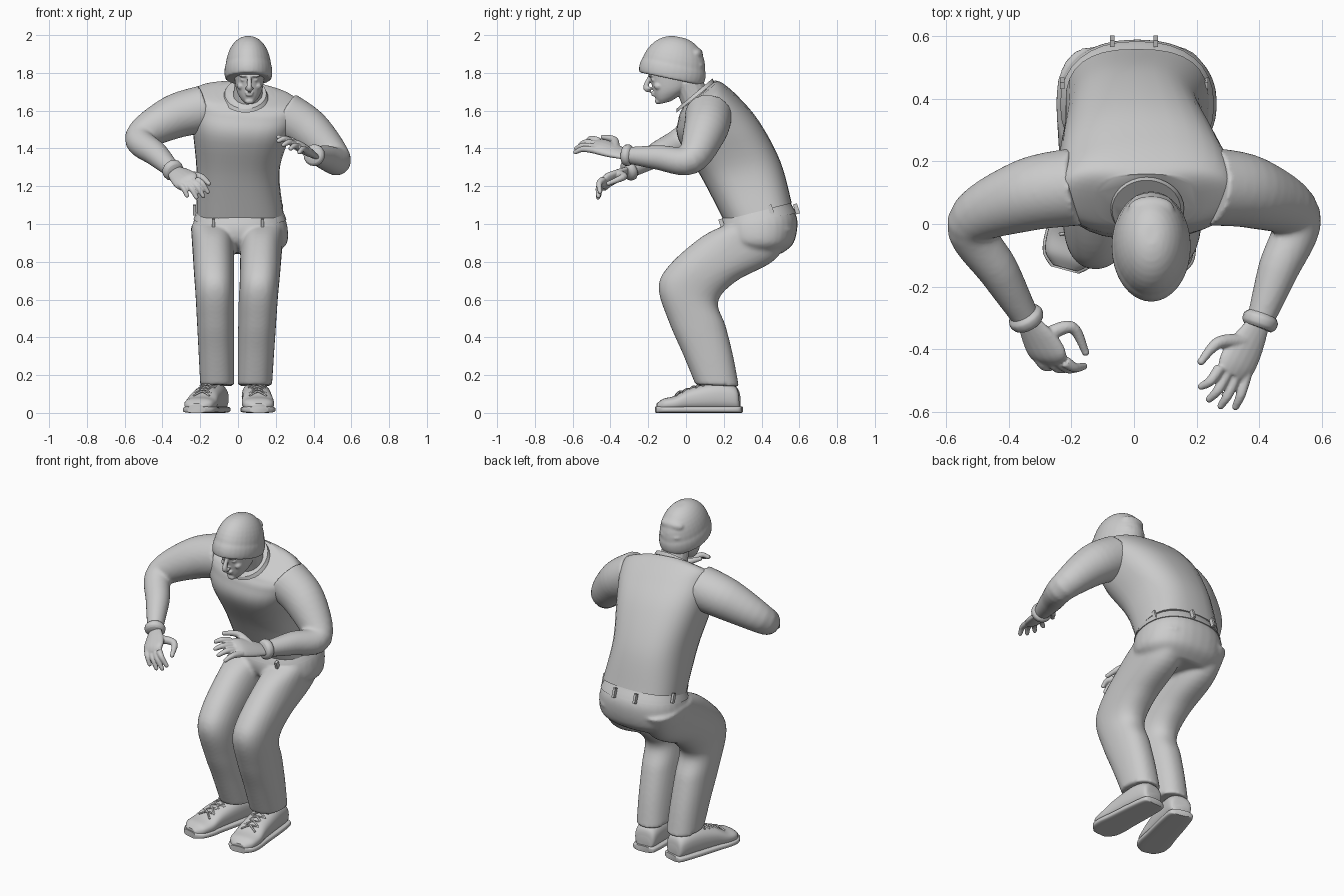
import bpy
import bmesh
import math
from mathutils import Matrix, Vector

cube = bpy.data.objects.get("Cube")
if cube:
    bpy.data.objects.remove(cube, do_unlink=True)

grey = bpy.data.materials.new("plain grey")
grey.use_nodes = True
grey.diffuse_color = (0.6, 0.6, 0.6, 1)
grey.node_tree.nodes["Principled BSDF"].inputs["Base Color"].default_value = grey.diffuse_color


def spline(rows, steps=6):
    """Smooth curve through rows of numbers."""
    rows = [Vector(row) for row in rows]
    curve = []
    for i, (start, end) in enumerate(zip(rows, rows[1:])):
        leave = (end - rows[max(i - 1, 0)]) / 2
        arrive = (rows[min(i + 2, len(rows) - 1)] - start) / 2
        for step in range(steps):
            t = step / steps
            ease = t * t * (3 - 2 * t)
            bend = leave * (1 - t) - arrive * t
            curve.append(start.lerp(end, ease) + bend * t * (1 - t))
    return curve + [rows[-1]]


def ring(centre, u, v, power=2, count=32):
    """Closed superellipse spanned by half axes u and v."""
    points = []
    for k in range(count):
        angle = math.tau * k / count
        c, s = math.cos(angle), math.sin(angle)
        c = math.copysign(abs(c) ** (2 / power), c)
        s = math.copysign(abs(s) ** (2 / power), s)
        points.append(centre + u * c + v * s)
    return points


def loft(bm, rings):
    """Skin a stack of rings and cap both ends."""
    loops = [[bm.verts.new(point) for point in points] for points in rings]
    for low, high in zip(loops, loops[1:]):
        for k in range(len(low)):
            j = (k + 1) % len(low)
            bm.faces.new((low[k], low[j], high[j], high[k]))
    bm.faces.new(loops[0][::-1])
    bm.faces.new(loops[-1])


def body(bm, rows, power=2):
    """Loft from rows of front y, front z, back y, back z, middle x, half width."""
    rings = []
    for yf, zf, yb, zb, middle, half in spline(rows):
        front, back = Vector((middle, yf, zf)), Vector((middle, yb, zb))
        rings.append(ring((front + back) / 2, Vector((half, 0, 0)), (back - front) / 2, power))
    loft(bm, rings)


def tube(bm, points, radii, side=(0, 0, 1), flat=1, count=16):
    """Loft along points with a radius at each; flat scales the thickness."""
    path = spline([(*point, radius) for point, radius in zip(points, radii)])
    side = Vector(side)
    rings = []
    for i, here in enumerate(path):
        ahead, behind = path[min(i + 1, len(path) - 1)], path[max(i - 1, 0)]
        along = (ahead.to_3d() - behind.to_3d()).normalized()
        u = (side - along * along.dot(side)).normalized()
        rings.append(ring(here.to_3d(), u * here.w, along.cross(u) * here.w * flat, count=count))
    loft(bm, rings)


def blob(bm, place, size):
    matrix = Matrix.Translation(place) @ Matrix.Diagonal((*size, 1))
    bmesh.ops.create_uvsphere(bm, u_segments=16, v_segments=10, radius=1, matrix=matrix)


def finish(bm, name, voxel=0):
    """Make the object; a voxel size welds overlapping parts together."""
    bmesh.ops.recalc_face_normals(bm, faces=bm.faces)
    mesh = bpy.data.meshes.new(name)
    bm.to_mesh(mesh)
    bm.free()
    mesh.materials.append(grey)
    obj = bpy.data.objects.new(name, mesh)
    bpy.context.collection.objects.link(obj)
    bpy.ops.object.select_all(action="DESELECT")
    obj.select_set(True)
    bpy.context.view_layer.objects.active = obj
    bpy.ops.object.shade_smooth_by_angle(angle=math.radians(50))
    if voxel:
        weld = obj.modifiers.new("weld", "REMESH")
        weld.mode, weld.voxel_size, weld.use_smooth_shade = "VOXEL", voxel, True
        soften = obj.modifiers.new("soften", "SMOOTH")
        soften.factor, soften.iterations = 0.5, 4


# Sleeveless shirt, leaning forward with one shoulder dropped
bm = bmesh.new()
body(bm, [(.2, 1.02, .56, 1.11, .01, .23), (.08, 1.25, .5, 1.33, 0, .22),
          (-.04, 1.45, .39, 1.54, .02, .26), (-.04, 1.56, .28, 1.67, .04, .28),
          (-.02, 1.61, .2, 1.74, .04, .27), (-.01, 1.63, .16, 1.76, .04, .16)], 2.6)
for v in bm.verts:
    v.co.z -= v.co.x * min(max(v.co.z - 1.2, 0), .5) / 5
finish(bm, "shirt")

# Neckline trim
bm = bmesh.new()
body(bm, [(-.05, 1.59, .15, 1.75, .04, .12), (-.05, 1.61, .14, 1.77, .04, .11)])
finish(bm, "collar")

# Trousers: seat and both bent legs welded together
seat = [(.2, 1.04, .55, 1.11, .01, .22), (.18, .97, .59, 1.02, .01, .25),
        (.2, .9, .57, .9, .01, .25), (.28, .85, .5, .84, .01, .19)]
leg = [(.22, 1, .57, .97), (.08, .93, .47, .81), (-.09, .78, .27, .7),
       (-.145, .66, .17, .59), (-.09, .48, .21, .46), (-.02, .32, .25, .3), (.05, .15, .28, .14)]
bm = bmesh.new()
body(bm, seat, 2.3)
for hip, hem in ((.13, .09), (-.135, -.11)):
    rows = []
    for i, row in enumerate(leg):
        t = i / (len(leg) - 1)
        rows.append((*row, hip + (hem - hip) * t, .115 - .025 * t))
    body(bm, rows, 2.3)
finish(bm, "trousers", .011)

# Waistband and belt loops
bm = bmesh.new()
gap = .005
body(bm, [(yf - gap, zf, yb + gap, zb, x, half + gap)
          for yf, zf, yb, zb, x, half in spline(seat)[:5]], 2.3)
finish(bm, "waistband")
bm = bmesh.new()
for x, y, z in ((.13, .19, 1), (.07, .585, 1.08), (.23, .45, 1.075)):
    for s in (-1, 1):
        matrix = Matrix.Translation((s * x, y, z)) @ Matrix.Rotation(.3, 4, "X")
        bmesh.ops.create_cube(bm, size=1, matrix=matrix @ Matrix.Diagonal((.014, .022, .055, 1)))
finish(bm, "belt_loops")

# Laced shoes: rows of y, top height and half width, with the sole following the same plan
plan = [(.28, .08, .04), (.26, .14, .065), (.16, .16, .075), (.02, .13, .08),
        (-.06, .09, .085), (-.12, .075, .075), (-.155, .05, .04)]
shoe = [(y, top, y, .01, 0, half) for y, top, half in plan]
sole = [(y * 1.04, .035, y * 1.04, 0, 0, half + .007) for y, top, half in plan]
for side, x, turn in (("left", .09, 3), ("right", -.115, -15)):
    heel = Matrix.Translation((x, .25, 0)) @ Matrix.Rotation(math.radians(turn), 4, "Z")
    place = heel @ Matrix.Translation((0, -.25, 0))
    for part, rows, power in (("shoe", shoe, 2.5), ("sole", sole, 4)):
        bm = bmesh.new()
        body(bm, rows, power)
        bm.transform(place)
        finish(bm, side + "_" + part)
    bm = bmesh.new()
    for k in range(4):
        middle = Vector((0, .07 - .035 * k, .152 - .013 * k))
        for s in (-1, 1):
            reach = Vector((.045 * s, -.02, -.012))
            drop = Vector((0, 0, -.01))
            tube(bm, [middle - reach + drop * 2, middle, middle + reach + drop], [.005] * 3, count=8)
    bm.transform(place)
    finish(bm, side + "_laces")

# Head and neck with modelled face
mid = .06
bm = bmesh.new()
body(bm, [(-.14, 1.635, -.08, 1.65, mid, .025), (-.16, 1.66, -.02, 1.69, mid, .052),
          (-.175, 1.71, .03, 1.74, mid, .072), (-.2, 1.82, .07, 1.84, mid, .085)], 2.2)
tube(bm, [(.05, .09, 1.58), (.05, .05, 1.66), (mid, .01, 1.76)], (.085, .078, .075), (1, 0, 0))
tube(bm, [(mid, -.19, 1.785), (mid, -.213, 1.722), (mid, -.185, 1.708)],
     (.009, .015, .012), (1, 0, 0))
for z, width in ((1.694, .024), (1.682, .02)):
    blob(bm, (mid, -.174, z), (width, .01, .006))
blob(bm, (mid, -.148, 1.65), (.024, .017, .016))
for s in (-1, 1):
    blob(bm, (mid + .013 * s, -.195, 1.718), (.01, .012, .009))
    blob(bm, (mid + .033 * s, -.19, 1.785), (.026, .012, .008))
    blob(bm, (mid + .033 * s, -.174, 1.763), (.014, .012, .008))
    blob(bm, (mid + .045 * s, -.145, 1.73), (.02, .025, .02))
finish(bm, "head", .005)

# Knitted cap: a tilted dome, a rolled brim and a loose fold behind
centre = Vector((.055, -.07, 1.815))
across, deep = Vector((.122, 0, 0)), Vector((0, .168, -.035))
rise = across.cross(deep).normalized()


def cap_ring(height, scale):
    return ring(centre + rise * height, across * scale, deep * scale)


bm = bmesh.new()
angles = [math.pi / 2 * k / 10 for k in range(10)]
loft(bm, [cap_ring(.18 * math.sin(a), math.cos(a) ** .9) for a in angles])
loft(bm, [cap_ring(.045 * math.sin(a - 1) - .01, .94 + .1 * math.cos(a - 1))
          for a in (0, .3, .7, 1, 1.4, 1.8, 2.2)])
blob(bm, (centre.x, .05, 1.9), (.075, .04, .035))
blob(bm, (centre.x, .07, 1.84), (.07, .03, .018))
finish(bm, "cap", .007)


def arm(side, shoulder, elbow, wrist):
    """Upper arm, forearm and wrist cuff."""
    shoulder, elbow, wrist = Vector(shoulder), Vector(elbow), Vector(wrist)
    bulge = Vector((0, .03, .03))
    points = [shoulder, shoulder.lerp(elbow, .5) + bulge, elbow, elbow.lerp(wrist, .5), wrist]
    bm = bmesh.new()
    tube(bm, points, (.125, .115, .08, .065, .042), count=32)
    finish(bm, side + "_arm", .01)
    back = (elbow - wrist).normalized()
    bm = bmesh.new()
    tube(bm, [wrist + back * d for d in (-.012, 0, .02, .034)], (.046, .056, .057, .046))
    finish(bm, side + "_cuff")


def hand(side, wrist, knuckles, tips, thumb):
    """Flat palm, four fingers fanned from first to last, and a thumb."""
    wrist = Vector(wrist)
    first, last = map(Vector, knuckles)
    first_tip, last_tip = map(Vector, tips)
    reach = (first_tip + last_tip - first - last).normalized()
    spread = first - last
    end = (first + last) / 2
    bm = bmesh.new()
    tube(bm, [wrist, wrist.lerp(end, .45), wrist.lerp(end, .85), end + reach * .015],
         (.04, .06, .067, .055), spread, .42)
    for k in range(4):
        t = k / 3
        push = reach * .025 * math.sin(math.pi * t)
        root, tip = first.lerp(last, t) + push / 2, first_tip.lerp(last_tip, t) + push
        bend = root.lerp(tip, .5) + Vector((0, -.012, .012))
        tube(bm, [root, bend, tip], (.019, .016, .012), spread, count=12)
        blob(bm, tip, [.012] * 3)
    tube(bm, [wrist.lerp(first, .4), *thumb], (.025, .02, .012), count=12)
    blob(bm, thumb[-1], [.013] * 3)
    finish(bm, side + "_hand", .005)


# Right arm swings low across the front
wrist = (-.34, -.31, 1.28)
arm("right", (-.18, .12, 1.61), (-.52, 0, 1.455), wrist)
hand("right", wrist, [(-.22, -.44, 1.235), (-.31, -.42, 1.21)],
     [(-.16, -.455, 1.17), (-.27, -.46, 1.15)], [(-.2, -.33, 1.25), (-.155, -.41, 1.215)])

# Left arm reaches level and forward
wrist = (.4, -.32, 1.365)
arm("left", (.24, .12, 1.58), (.52, .02, 1.34), wrist)
hand("left", wrist, [(.275, -.46, 1.44), (.36, -.48, 1.39)],
     [(.215, -.52, 1.44), (.325, -.585, 1.38)], [(.27, -.38, 1.445), (.215, -.44, 1.46)])
